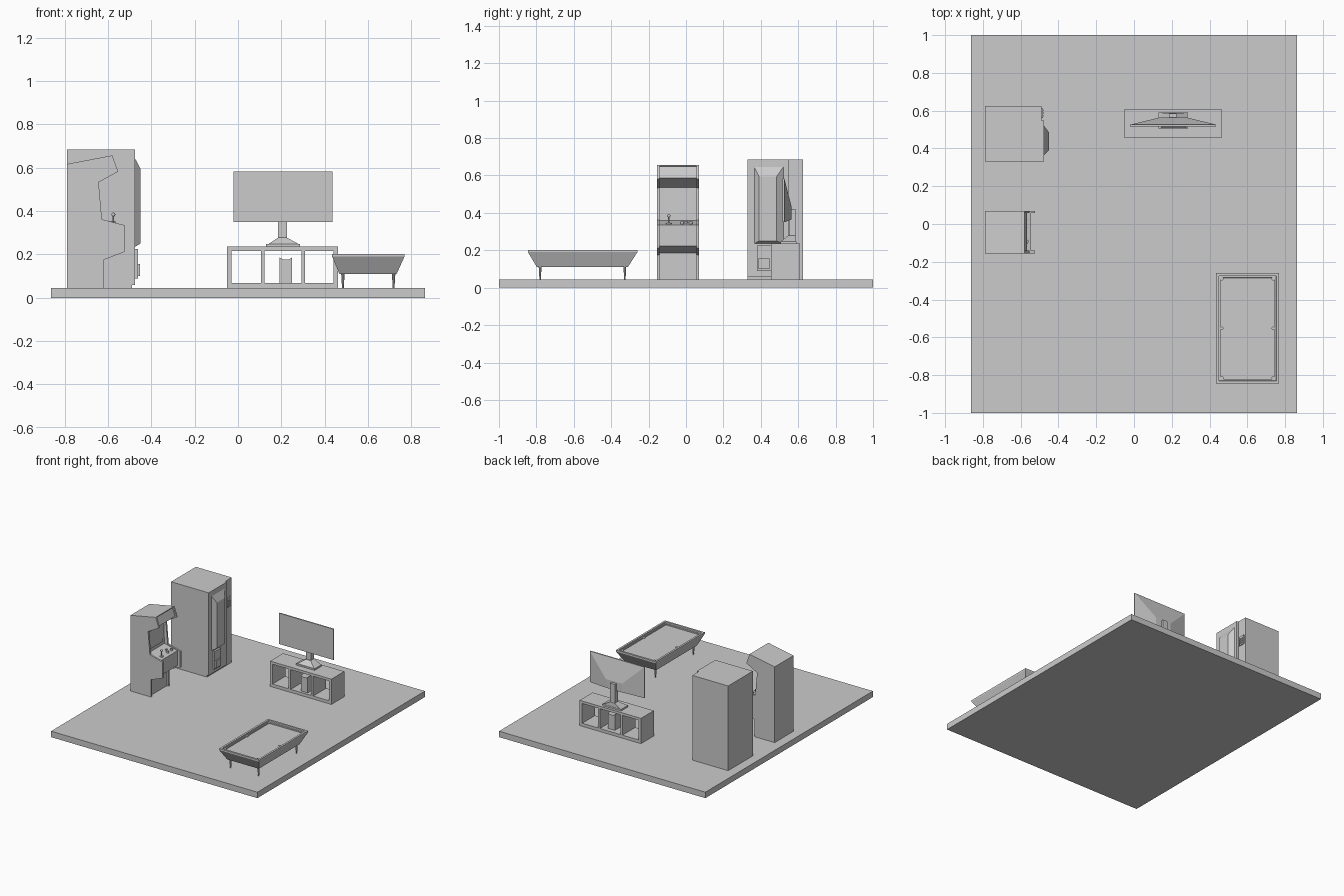
import bpy, bmesh, math

if "Cube" in bpy.data.objects:
    bpy.data.objects.remove(bpy.data.objects["Cube"])

grey = bpy.data.materials.new("plain_grey")
grey.diffuse_color = (0.6, 0.6, 0.6, 1)
grey.use_nodes = True
grey.node_tree.nodes["Principled BSDF"].inputs["Base Color"].default_value = grey.diffuse_color


def finish(name, bm):
    bmesh.ops.recalc_face_normals(bm, faces=bm.faces)
    me = bpy.data.meshes.new(name)
    bm.to_mesh(me)
    bm.free()
    me.materials.append(grey)
    ob = bpy.data.objects.new(name, me)
    bpy.context.collection.objects.link(ob)
    return ob


def loft(name, a, b):
    """Closed solid between two matching loops of points."""
    bm = bmesh.new()
    va, vb = [bm.verts.new(p) for p in a], [bm.verts.new(p) for p in b]
    bm.faces.new(va)
    bm.faces.new(vb)
    for i in range(len(a)):
        j = (i + 1) % len(a)
        bm.faces.new((va[i], va[j], vb[j], vb[i]))
    return finish(name, bm)


def rect(x, y, z):
    return [(x[0], y[0], z), (x[1], y[0], z), (x[1], y[1], z), (x[0], y[1], z)]


def box(name, x, y, z):
    return loft(name, rect(x, y, z[0]), rect(x, y, z[1]))


def extrude_y(name, profile, y):
    return loft(name, *[[(px, yy, pz) for px, pz in profile] for yy in y])


def x_panel(y, z, x):
    return [(x, y[0], z[0]), (x, y[1], z[0]), (x, y[1], z[1]), (x, y[0], z[1])]


def cylinder(name, loc, r1, r2, h, n=12):
    ring = [(math.cos(math.tau * i / n), math.sin(math.tau * i / n)) for i in range(n)]
    return loft(name, [(loc[0] + r1 * c, loc[1] + r1 * s, loc[2]) for c, s in ring],
                [(loc[0] + r2 * c, loc[1] + r2 * s, loc[2] + h) for c, s in ring])


F = 0.045
box("floor", (-0.862, 0.862), (-1, 1), (0, F))

# Vending machine, facing +x
box("vending_body", (-0.79, -0.49), (0.33, 0.625), (F, 0.685))
box("vending_door", (-0.49, -0.476), (0.33, 0.547), (0.06, 0.685))
loft("vending_window", x_panel((0.365, 0.52), (0.235, 0.645), -0.476),
     x_panel((0.39, 0.485), (0.25, 0.595), -0.45))
box("dispenser_frame", (-0.476, -0.462), (0.38, 0.455), (0.09, 0.225))
box("dispenser_flap", (-0.462, -0.453), (0.388, 0.447), (0.1, 0.155))
box("keypad", (-0.49, -0.483), (0.562, 0.612), (0.48, 0.55))
for r in range(3):
    for c in range(3):
        y, z = 0.569 + c * 0.014, 0.49 + r * 0.016
        box("keypad_button", (-0.483, -0.478), (y, y + 0.009), (z, z + 0.01))

# Arcade cabinet, facing +x
side = [(-0.79, F), (-0.79, 0.617), (-0.58, 0.657), (-0.553, 0.582), (-0.643, 0.533),
        (-0.628, 0.362), (-0.523, 0.335), (-0.523, 0.212), (-0.62, 0.175), (-0.62, F)]
core = [(-0.785, F), (-0.785, 0.612), (-0.588, 0.649), (-0.566, 0.587), (-0.66, 0.535),
        (-0.655, 0.36), (-0.545, 0.335), (-0.545, 0.222), (-0.635, 0.185), (-0.635, F)]
for y in ((-0.155, -0.141), (0.057, 0.07)):
    extrude_y("arcade_side_panel", side, y)
extrude_y("arcade_core", core, (-0.141, 0.057))
extrude_y("arcade_top", [(-0.79, 0.61), (-0.79, 0.617), (-0.58, 0.657), (-0.58, 0.65)], (-0.141, 0.057))
extrude_y("arcade_back", [(-0.79, F), (-0.79, 0.615), (-0.785, 0.615), (-0.785, F)], (-0.141, 0.057))
extrude_y("arcade_screen", [(-0.66, 0.515), (-0.655, 0.385), (-0.65, 0.385), (-0.655, 0.515)], (-0.12, 0.036))
cylinder("joystick_shaft", (-0.575, -0.092, 0.338), 0.004, 0.004, 0.04, 8)
for (y, z, r) in ((-0.092, 0.376, 0.009),):
    bm = bmesh.new()
    bmesh.ops.create_uvsphere(bm, u_segments=12, v_segments=8, radius=r)
    bmesh.ops.translate(bm, verts=bm.verts, vec=(-0.575, y, z + 0.008))
    finish("joystick_knob", bm)
cylinder("joystick_base", (-0.575, -0.092, 0.336), 0.016, 0.014, 0.01)
for x, y in ((-0.575, -0.02), (-0.6, 0.0), (-0.575, 0.025)):
    cylinder("arcade_button", (x, y, 0.335), 0.01, 0.01, 0.02)

# TV stand: open shelf with three bays
X, Y = (-0.05, 0.462), (0.455, 0.609)
box("stand_top", X, Y, (0.217, 0.236))
box("stand_bottom", X, Y, (F, 0.068))
for x in ((-0.05, -0.03), (0.105, 0.122), (0.293, 0.31), (0.441, 0.462)):
    box("stand_upright", x, Y, (0.068, 0.217))
# Console with a dished top
extrude_y("console", [(0.192, 0.068), (0.192, 0.186), (0.208, 0.177), (0.234, 0.177),
                      (0.25, 0.186), (0.25, 0.068)], (0.475, 0.575))

# Television
def y_panel(x, z, y):
    return [(x[0], y, z[0]), (x[1], y, z[0]), (x[1], y, z[1]), (x[0], y, z[1])]


SX, SZ = (-0.02, 0.435), (0.35, 0.583)
loft("tv_screen", y_panel(SX, SZ, 0.517), y_panel(SX, SZ, 0.526))
loft("tv_back", y_panel(SX, SZ, 0.526), y_panel((0.14, 0.275), (0.365, 0.43), 0.565))
box("tv_neck", (0.185, 0.225), (0.55, 0.585), (0.265, 0.42))
loft("tv_foot", rect((0.14, 0.28), (0.508, 0.588), 0.248), rect((0.185, 0.225), (0.545, 0.587), 0.278))
box("tv_base", (0.13, 0.286), (0.505, 0.59), (0.236, 0.248))

# Pool table: tapered body with a recessed bed
bm = bmesh.new()
lo = [bm.verts.new(p) for p in rect((0.468, 0.732), (-0.797, -0.311), 0.11)]
mid = [bm.verts.new(p) for p in rect((0.434, 0.768), (-0.845, -0.26), 0.19)]
hi = [bm.verts.new(p) for p in rect((0.434, 0.768), (-0.845, -0.26), 0.202)]
bm.faces.new(lo)
top = bm.faces.new(hi)
for a, b in ((lo, mid), (mid, hi)):
    for i in range(4):
        j = (i + 1) % 4
        bm.faces.new((a[i], a[j], b[j], b[i]))
bmesh.ops.recalc_face_normals(bm, faces=bm.faces)
bmesh.ops.inset_region(bm, faces=[top], thickness=0.021)
bmesh.ops.inset_region(bm, faces=[top], thickness=0.002, depth=-0.01)
bmesh.ops.inset_region(bm, faces=[top], thickness=0.011)
bmesh.ops.inset_region(bm, faces=[top], thickness=0.001, depth=-0.008)
finish("pool_table_body", bm)
for x in (0.465, 0.601 + 0.136):
    for y in (-0.815, -0.5525, -0.29):
        cylinder("pocket", (x, y, 0.19), 0.009, 0.009, 0.004, 10)
for x in (0.484, 0.718):
    for y in (-0.78, -0.327):
        cylinder("table_leg", (x, y, F), 0.004, 0.008, 0.066, 10)
